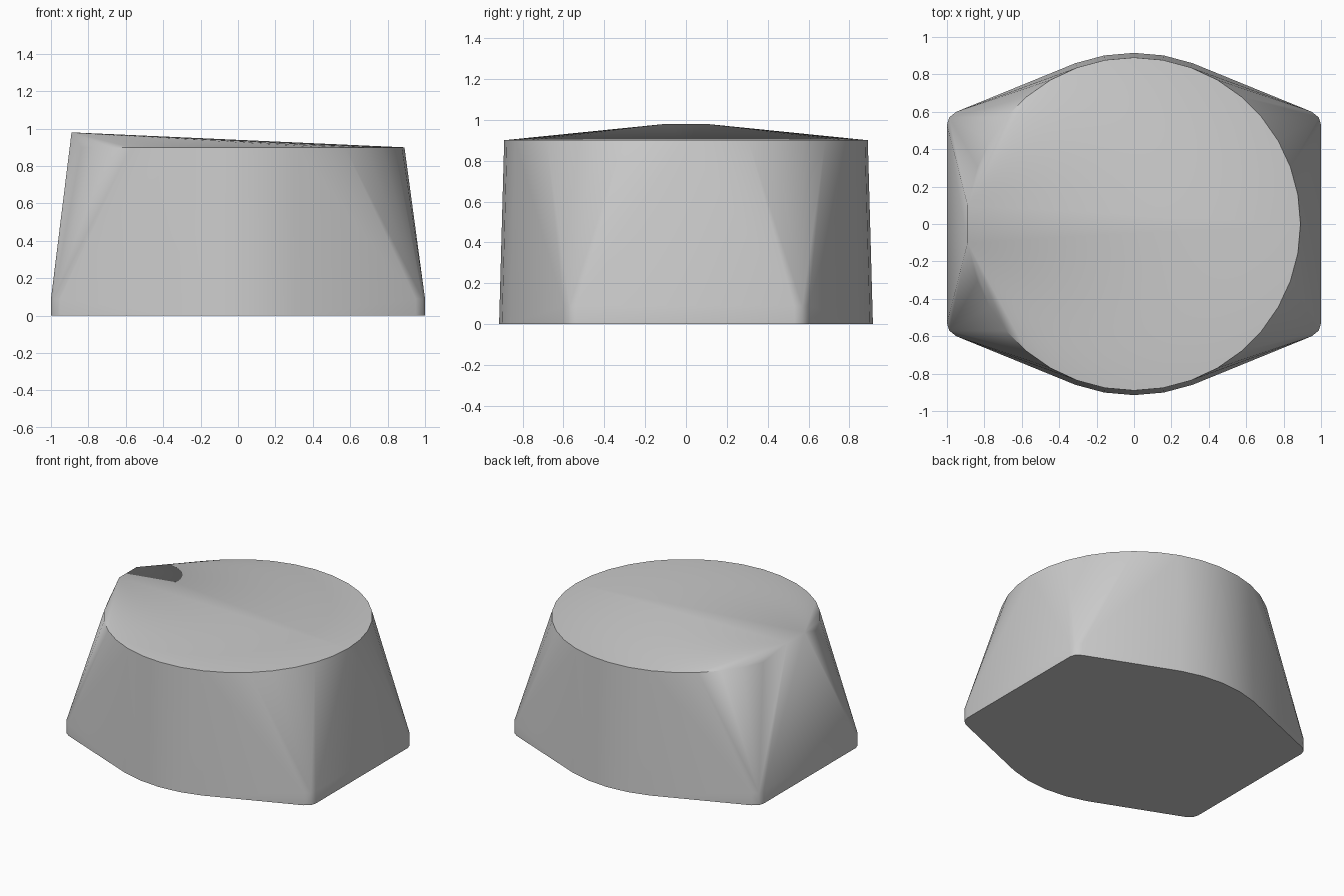
import bpy, bmesh
from math import sin, cos, pi, radians

cube = bpy.data.objects.get("Cube")
if cube:
    bpy.data.objects.remove(cube, do_unlink=True)

# Single flat grey
grey = bpy.data.materials.new("plain_grey")
grey.use_nodes = True
colour = (0.6, 0.6, 0.6, 1)
grey.diffuse_color = colour
grey.node_tree.nodes["Principled BSDF"].inputs["Base Color"].default_value = colour


def ring(radius, z, count=36):
    return [(radius * cos(2 * pi * i / count), radius * sin(2 * pi * i / count), z)
            for i in range(count)]


# Round top rim with a short raised lip on the right
points = ring(0.89, 0.9)
points += [(-0.89, y, 0.98) for y in (-0.1, 0.1)]

# Rounded front and back of the base
points += [p for p in ring(0.915, 0) if abs(p[0]) < 0.5]

# Four softened corners with a low vertical edge
for sx in (-1, 1):
    for sy in (-1, 1):
        for x, y in ((1, 0.53), (0.988, 0.57), (0.95, 0.6)):
            points += [(sx * x, sy * y, z) for z in (0, 0.09)]

# Wrap the profiles in one tapered skin
bm = bmesh.new()
verts = [bm.verts.new(p) for p in points]
hull = bmesh.ops.convex_hull(bm, input=verts)
unused = {g for g in hull["geom_interior"] + hull["geom_unused"]
          if isinstance(g, bmesh.types.BMVert)}
bmesh.ops.delete(bm, geom=list(unused), context='VERTS')
bmesh.ops.recalc_face_normals(bm, faces=bm.faces)

mesh = bpy.data.meshes.new("tapered_body")
bm.to_mesh(mesh)
bm.free()
mesh.materials.append(grey)
body = bpy.data.objects.new("tapered_body", mesh)
bpy.context.collection.objects.link(body)

# Smooth sides, crisp rim and base
bpy.ops.object.select_all(action='DESELECT')
body.select_set(True)
bpy.context.view_layer.objects.active = body
bpy.ops.object.shade_smooth_by_angle(angle=radians(40))
